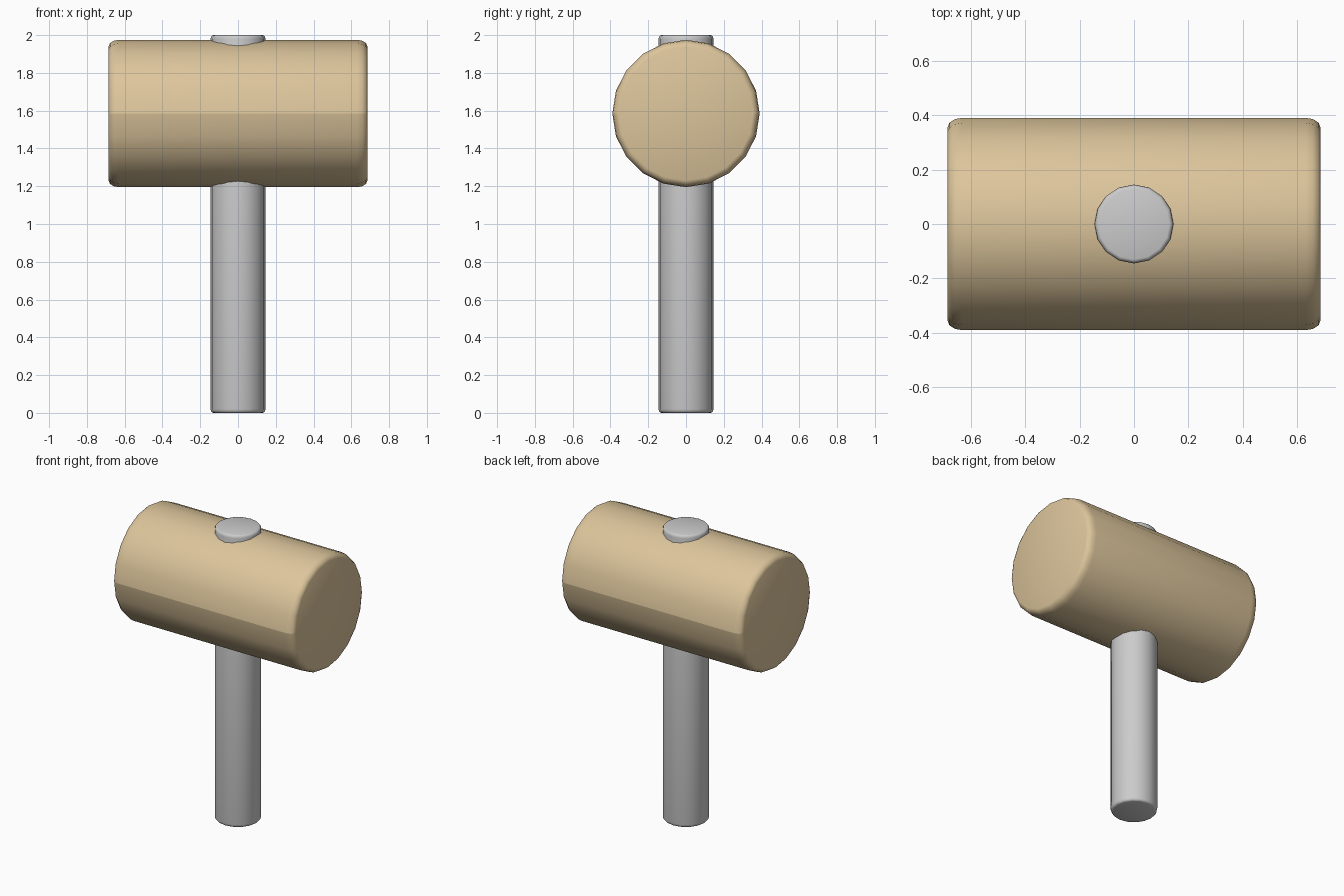
import bpy, bmesh
from math import pi, sin, cos
from mathutils import Matrix, Vector

if "Cube" in bpy.data.objects:
    bpy.data.objects.remove(bpy.data.objects["Cube"])


def turned_part(name, radius, length, sides, bevel, matrix):
    """Closed cylinder along local z with rounded rims, smooth shaded."""
    br, bl = bevel
    h = length / 2
    steps = 3
    rim = [(radius - br + br * cos(i / steps * pi / 2),
            h - bl + bl * sin(i / steps * pi / 2)) for i in range(steps + 1)]
    profile = [(r, -z) for r, z in reversed(rim)] + rim
    bm = bmesh.new()
    rings = [[bm.verts.new((r * cos(2 * pi * k / sides), r * sin(2 * pi * k / sides), z))
              for k in range(sides)] for r, z in profile]
    for a, b in zip(rings, rings[1:]):
        for k in range(sides):
            n = (k + 1) % sides
            bm.faces.new((a[k], a[n], b[n], b[k]))
    bm.faces.new(rings[0][::-1])
    bm.faces.new(rings[-1])
    for f in bm.faces:
        f.smooth = True
    bmesh.ops.transform(bm, matrix=matrix, verts=bm.verts)
    mesh = bpy.data.meshes.new(name)
    obj = bpy.data.objects.new(name, mesh)
    bpy.context.collection.objects.link(obj)
    return obj, bm


# Handle, running right through the head
handle, bm = turned_part("handle", 0.145, 2.0, 16, (0.015, 0.02),
                         Matrix.Translation((0, 0, 1)))
bm.to_mesh(handle.data)
bm.free()

# Barrel head lying along x
HEAD_Z = 1.585
head, bm = turned_part("mallet_head", 0.39, 1.37, 20, (0.035, 0.055),
                       Matrix.Translation((0, 0, HEAD_Z)) @ Matrix.Rotation(pi / 2, 4, 'Y'))
# Crisp seam lines at mid height on the front and back
for e in bm.edges:
    a, b = (v.co for v in e.verts)
    if abs(a.z - HEAD_Z) < 1e-4 and abs(b.z - HEAD_Z) < 1e-4 and a.y * b.y > 0:
        e.smooth = False
bm.to_mesh(head.data)
bm.free()

# Wood colour
wood = bpy.data.materials.new("wood")
wood.diffuse_color = (0.72, 0.56, 0.33, 1)
wood.use_nodes = True
wood.node_tree.nodes["Principled BSDF"].inputs["Base Color"].default_value = wood.diffuse_color
head.data.materials.append(wood)
